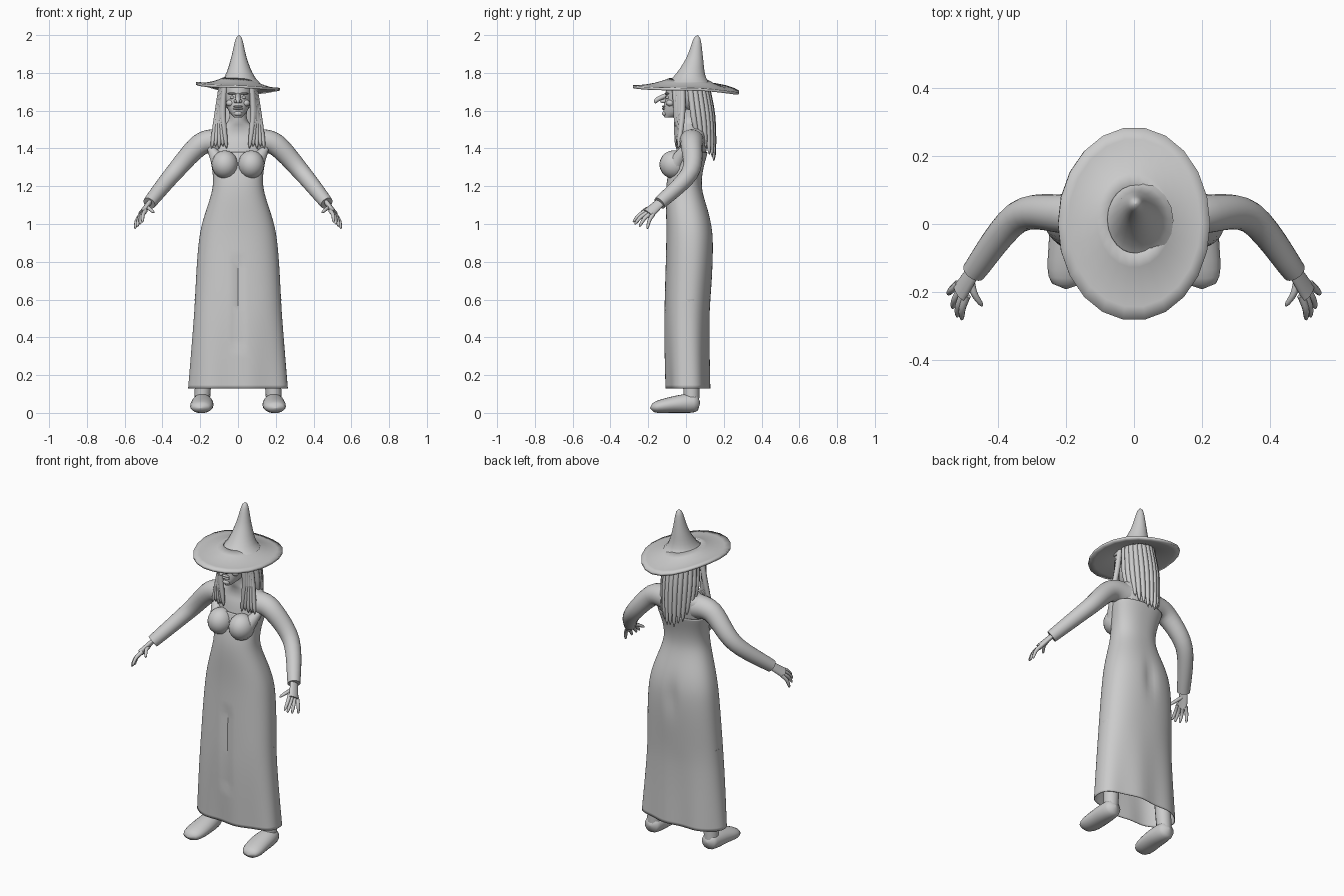
import bpy, bmesh, math
from math import sin, cos, pi, exp, sqrt
from mathutils import Vector

if "Cube" in bpy.data.objects:
    bpy.data.objects.remove(bpy.data.objects["Cube"])

GREY = (.6, .6, .6, 1)
clay = bpy.data.materials.new("plain grey")
clay.use_nodes = True
clay.diffuse_color = GREY
clay.node_tree.nodes["Principled BSDF"].inputs["Base Color"].default_value = GREY


def finish(name, bm, angle=50):
    bmesh.ops.recalc_face_normals(bm, faces=bm.faces)
    mesh = bpy.data.meshes.new(name)
    bm.to_mesh(mesh)
    bm.free()
    mesh.materials.append(clay)
    obj = bpy.data.objects.new(name, mesh)
    bpy.context.collection.objects.link(obj)
    bpy.ops.object.select_all(action="DESELECT")
    obj.select_set(True)
    bpy.context.view_layer.objects.active = obj
    bpy.ops.object.shade_smooth_by_angle(angle=math.radians(angle))
    return obj


def thicken(obj, thickness, offset):
    modifier = obj.modifiers.new("thickness", "SOLIDIFY")
    modifier.thickness = thickness
    modifier.offset = offset


def smooth(keys, steps):
    """Smooth curve through vectors of any equal length."""
    keys = [Vector(key) for key in keys]
    padded = [keys[0], *keys, keys[-1]]
    curve = []
    for before, start, end, after in zip(padded, keys, keys[1:], padded[3:]):
        tangent_in, tangent_out = (end - before) / 2, (after - start) / 2
        for step in range(steps):
            t = step / steps
            ease = t * t * (3 - 2 * t)
            curve.append(start.lerp(end, ease) + tangent_in * t * (1 - t) ** 2
                         - tangent_out * t * t * (1 - t))
    return curve + [keys[-1]]


def bridge(bm, rings):
    for lower, upper in zip(rings, rings[1:]):
        for j in range(len(lower)):
            bm.faces.new((lower[j - 1], lower[j], upper[j], upper[j - 1]))


def skin(bm, rows, sides, ref=(0, 1, 0), level=False, caps=True, power=1):
    """Skin rounded rings along rows of centre, width radius and depth radius."""
    centres = [Vector(row[:3]) for row in rows]
    last = len(rows) - 1
    rings = []
    for i, centre in enumerate(centres):
        along = centres[min(i + 1, last)] - centres[max(i - 1, 0)]
        along = Vector((0, 0, 1)) if level else along.normalized()
        across = along.cross(Vector(ref)).normalized()
        up = across.cross(along)
        wide, deep = rows[i][3], rows[i][4]
        ring = []
        for j in range(sides):
            c, s = cos(2 * pi * j / sides), sin(2 * pi * j / sides)
            c = math.copysign(abs(c) ** power, c)
            s = math.copysign(abs(s) ** power, s)
            ring.append(bm.verts.new(centre + across * c * wide + up * s * deep))
        rings.append(ring)
    bridge(bm, rings)
    if caps:
        bm.faces.new(rings[0])
        bm.faces.new(rings[-1])


def strand(bm, points, radius, flat=1, steps=6, sides=8, **options):
    """Tube through points, its radius given by a rule from start to end."""
    path = smooth(points, steps)
    rows = []
    for i, point in enumerate(path):
        r = max(radius(i / (len(path) - 1)), .002)
        rows.append((*point, r * flat, r))
    skin(bm, rows, sides, **options)


def level_ring(z, wide, front, back):
    return (0, (back - front) / 2, z, wide, (back + front) / 2)


def ball(bm, centre, size, sides=20):
    verts = bmesh.ops.create_uvsphere(bm, u_segments=sides, v_segments=sides // 2, radius=1)["verts"]
    bmesh.ops.scale(bm, vec=size, verts=verts)
    bmesh.ops.translate(bm, vec=centre, verts=verts)


# Long dress, open at the hem, with a front pleat and a crease behind
bm = bmesh.new()
dress_rings = [
    level_ring(z=.13, wide=.26, front=.1, back=.12),
    level_ring(z=.5, wide=.23, front=.11, back=.12),
    level_ring(z=.93, wide=.2, front=.1, back=.14),
    level_ring(z=1.2, wide=.13, front=.1, back=.08),
    level_ring(z=1.38, wide=.15, front=.06, back=.11),
]
skin(bm, smooth(dress_rings, 12), sides=64, level=True, caps=False, power=.85)
for vert in bm.verts:
    x, y, z = vert.co
    if y < 0 and abs(x) < .002 and .35 < z < .8:
        vert.co.y += .012
    if y > .05:
        vert.co.y -= .014 * exp(-(x * 30) ** 2 - (z * 10 - 9) ** 2)
    ripple = max(0, .6 - z) / 80
    vert.co.y += math.copysign(ripple, y) * sin(x * 30)
thicken(finish("dress", bm, 40), .004, -1)

# Bodice cups with points rising to the armpits
bm = bmesh.new()
for s in (-1, 1):
    ball(bm, (s * .07, -.065, 1.315), (.07, .076, .075))
    strand(bm, [(s * .09, -.06, 1.31), (s * .15, 0, 1.41)], lambda t: .05 - .035 * t, sides=16)
finish("bodice_cups", bm)

# Upper torso and neck
bm = bmesh.new()
torso_rings = [
    level_ring(z=1.2, wide=.12, front=.08, back=.07),
    level_ring(z=1.4, wide=.15, front=.05, back=.11),
    level_ring(z=1.47, wide=.16, front=.03, back=.11),
    level_ring(z=1.51, wide=.1, front=.03, back=.1),
    level_ring(z=1.55, wide=.05, front=.04, back=.07),
    level_ring(z=1.64, wide=.05, front=.05, back=.05),
]
skin(bm, smooth(torso_rings, 4), sides=32, level=True)
finish("torso", bm)

# Head with a narrow jaw
bm = bmesh.new()
head_rings = [
    level_ring(z=1.565, wide=.02, front=.115, back=-.06),
    level_ring(z=1.6, wide=.05, front=.12, back=.04),
    level_ring(z=1.67, wide=.075, front=.11, back=.09),
    level_ring(z=1.74, wide=.075, front=.1, back=.09),
    level_ring(z=1.78, wide=.05, front=.06, back=.07),
]
skin(bm, smooth(head_rings, 5), sides=28, level=True)
finish("head", bm)

# Hooked nose
bm = bmesh.new()
strand(bm, [(0, -.095, 1.685), (0, -.15, 1.66), (0, -.165, 1.64)],
       lambda t: .013 - .01 * t ** 4, ref=(1, 0, 0))
finish("nose", bm)

# Eyes, brows, nostrils, cheeks, lips and chin
bm = bmesh.new()
for s in (-1, 1):
    ball(bm, (s * .03, -.097, 1.67), (.014, .012, .008), 12)
    ball(bm, (s * .03, -.1, 1.69), (.025, .012, .006), 12)
    ball(bm, (s * .012, -.12, 1.65), (.01, .017, .01), 12)
    ball(bm, (s * .04, -.083, 1.64), (.024, .022, .018), 12)
for z in (1.61, 1.622):
    ball(bm, (0, -.117, z), (.026, .01, .006), 12)
ball(bm, (0, -.112, 1.585), (.022, .015, .014), 12)
finish("face_features", bm)


# Hair: a close shell, locks falling in front, locks falling behind
def lock_radius(t):
    return .016 * sqrt(1 - t ** 4)


bm = bmesh.new()
ball(bm, (0, .03, 1.69), (.095, .09, .1))
ball(bm, (0, .08, 1.56), (.09, .045, .2))
for s in (-1, 1):
    for i in range(5):
        f = i / 4
        strand(bm, [(s * (.07 + .015 * f), -.06 + .04 * f, 1.74),
                    (s * (.08 + .03 * f), -.05 + .03 * f, 1.58),
                    (s * (.06 + .08 * f), -.05 + .01 * f, 1.4 + .01 * (i % 2))], lock_radius)
BACK_LOCKS = 13
for i in range(BACK_LOCKS):
    angle = pi * i / (BACK_LOCKS - 1)
    outward = Vector((cos(angle), sin(angle), 0))
    end = 1.47 - .13 * sin(angle) - .01 * (i % 2)
    strand(bm, [Vector((0, .02, 1.75)) + outward * .085,
                Vector((0, .04, 1.57)) + outward * .1,
                Vector((0, .06, end)) + outward * .09], lock_radius)
finish("hair", bm)

# Hat brim: wavy oval, tilted a little to one side
SIDES = 22
bm = bmesh.new()
rings = []
for step in range(6):
    f = .35 + .13 * step
    ring = []
    for j in range(SIDES):
        a = 2 * pi * j / SIDES
        x, y = .223 * f * cos(a), .283 * f * sin(a) + .02 * (1 - f)
        wave = f * f * (cos(2 * a + .4) + sin(3 * a) / 2) / 100
        z = 1.72 + (1 - f) ** 2 / 10 - .07 * x - .04 * y + wave
        ring.append(bm.verts.new((x, y, z)))
    rings.append(ring)
bridge(bm, rings)
thicken(finish("hat_brim", bm, 35), .014, 0)

# Hat crown: bent cone, flared at the base, with a blunt tip
bm = bmesh.new()
strand(bm, [(.01, .01, 1.75), (.005, .045, 1.875), (.005, .06, 2)],
       lambda t: .055 * sqrt(1 - t) + .06 * (1 - t) ** 3, flat=.92, sides=18, level=True)
finish("hat_crown", bm)

# Limbs, built once per side
for side, s in (("left", 1), ("right", -1)):
    bm = bmesh.new()
    strand(bm, [(s * .1, .03, 1.435), (s * .2, .03, 1.42), (s * .34, .02, 1.27), (s * .47, -.14, 1.11)],
           lambda t: .07 - .035 * t, sides=20)
    finish(side + "_arm", bm)

    # Hand: flat palm, four spread fingers and a thumb
    bm = bmesh.new()
    strand(bm, [(s * .465, -.13, 1.12), (s * .51, -.2, 1.055)],
           lambda t: .025 + .008 * t, flat=.5, sides=14)
    digits = [(Vector((.48, -.16, 1.09)), Vector((.445, -.24, 1.06)))]
    for i in range(4):
        f = i / 3
        knuckle = Vector((.49, -.21, 1.07)).lerp(Vector((.515, -.175, 1.05)), f)
        tip = Vector((.505 + .04 * f, -.28 + .075 * f * f, 1.01 - .035 * f))
        digits.append((knuckle, tip))
    for knuckle, tip in digits:
        middle = knuckle.lerp(tip, .5) + Vector((.006, -.004, .006))
        strand(bm, [(s * p.x, p.y, p.z) for p in (knuckle, middle, tip)],
               lambda t: .012 - .004 * t - .005 * t ** 8, ref=(1, 0, 0))
    finish(side + "_hand", bm)

    # Leg down to the ankle
    bm = bmesh.new()
    strand(bm, [(s * .165, .015, .6), (s * .19, .03, .05)], lambda t: .065 - .025 * sqrt(t), sides=16)
    finish(side + "_leg", bm)

    # Rounded shoe, lower at the toe, with a flat sole
    bm = bmesh.new()
    strand(bm, [(s * .19, .075, .055), (s * .19, -.055, .045), (s * .195, -.19, .025)],
           lambda t: (.06 - .03 * t) * sqrt(1 - (2 * t - 1) ** 4), sides=20, ref=(0, 0, 1))
    for vert in bm.verts:
        toe = max(0, .03 - vert.co.y)
        vert.co.x += (vert.co.x - s * .19) * toe * 4
        vert.co.z = max(0, vert.co.z)
    finish(side + "_shoe", bm)
